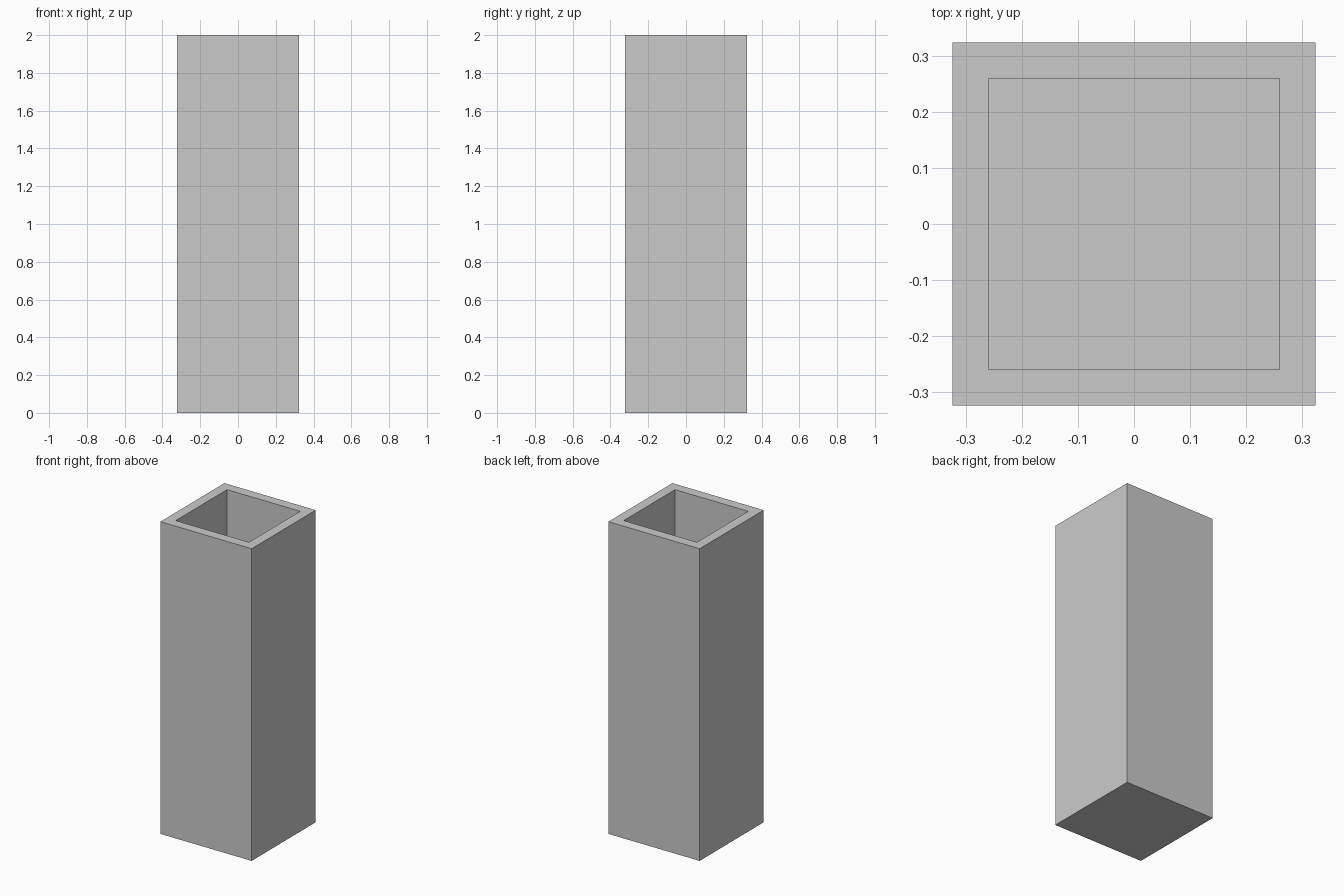
import bpy, bmesh
from mathutils import Matrix

if "Cube" in bpy.data.objects:
    bpy.data.objects.remove(bpy.data.objects["Cube"])

WIDTH, HEIGHT = 0.647, 2.0
WALL, FLOOR = 0.064, 0.064

# Solid square column standing on the ground
bm = bmesh.new()
bmesh.ops.create_cube(bm, size=1.0, matrix=Matrix.Translation((0, 0, HEIGHT / 2))
                      @ Matrix.Diagonal((WIDTH, WIDTH, HEIGHT, 1)))

# Inset the top to form the rim, then push the opening down to the floor
bm.normal_update()
top = max(bm.faces, key=lambda f: f.calc_center_median().z)
bmesh.ops.inset_region(bm, faces=[top], thickness=WALL, use_even_offset=True)
opening = bmesh.ops.extrude_discrete_faces(bm, faces=[top])["faces"][0]
bmesh.ops.translate(bm, verts=opening.verts, vec=(0, 0, FLOOR - HEIGHT))
bmesh.ops.recalc_face_normals(bm, faces=bm.faces)

mesh = bpy.data.meshes.new("tall_planter")
bm.to_mesh(mesh)
bm.free()
planter = bpy.data.objects.new("tall_planter", mesh)
bpy.context.collection.objects.link(planter)
